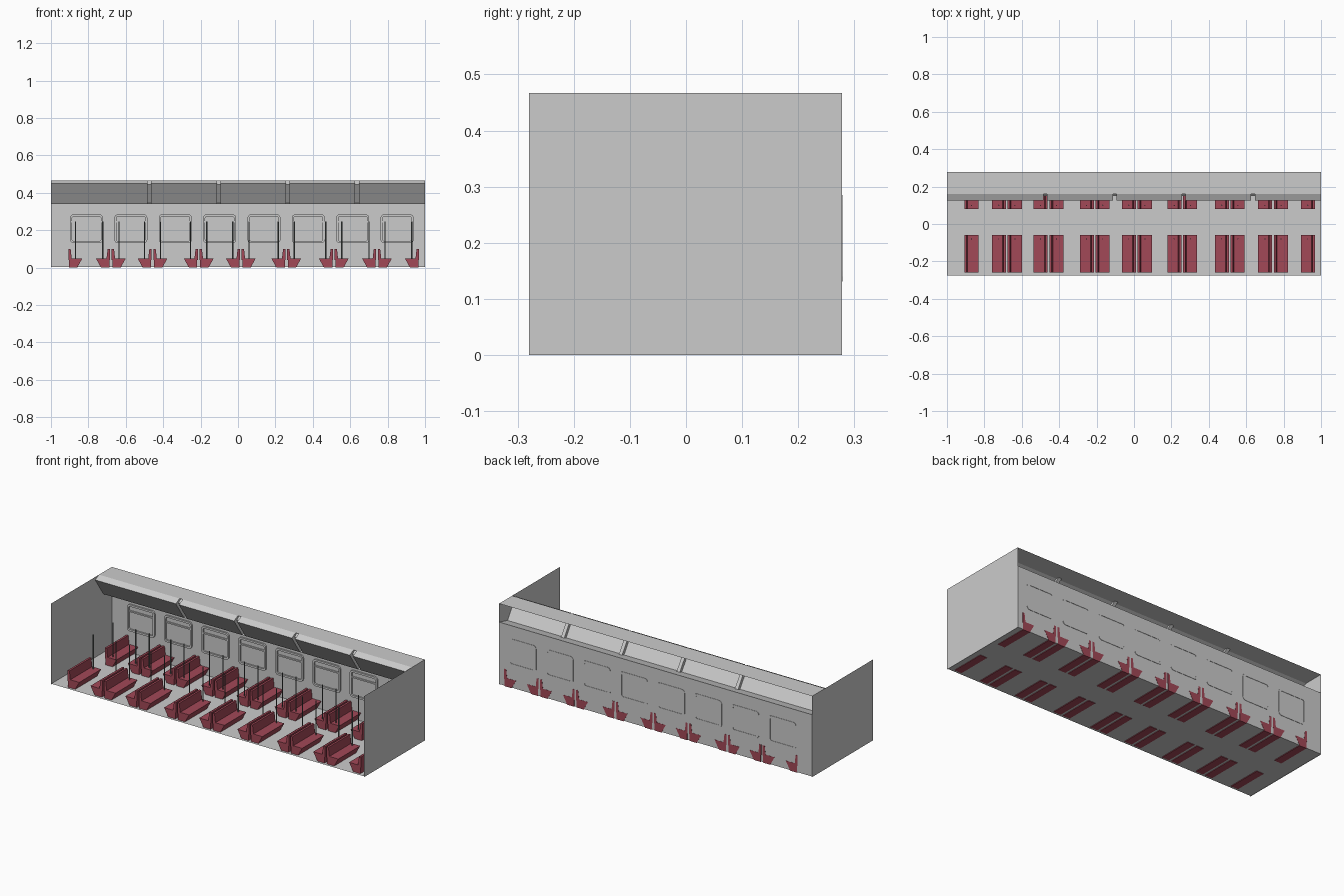
import bpy, bmesh, math
from mathutils import Vector

if "Cube" in bpy.data.objects:
    bpy.data.objects.remove(bpy.data.objects["Cube"])


def material(name, rgb):
    m = bpy.data.materials.new(name)
    m.diffuse_color = (*rgb, 1)
    m.use_nodes = True
    m.node_tree.nodes["Principled BSDF"].inputs["Base Color"].default_value = m.diffuse_color
    return m


GREY = material("light grey", (0.6, 0.6, 0.6))
RED = material("seat red", (0.36, 0.065, 0.095))
STEEL = material("dark steel", (0.14, 0.16, 0.15))


def finish(name, bm, mat):
    me = bpy.data.meshes.new(name)
    bm.to_mesh(me)
    bm.free()
    me.materials.append(mat)
    ob = bpy.data.objects.new(name, me)
    bpy.context.collection.objects.link(ob)
    return ob


def sheet(bm, path, a, b):
    """Sweep an open (y, z) path along x from a to b."""
    left = [bm.verts.new((a, y, z)) for y, z in path]
    right = [bm.verts.new((b, y, z)) for y, z in path]
    for i in range(len(path) - 1):
        bm.faces.new((left[i], right[i], right[i + 1], left[i + 1]))
    return left, right


def prism(bm, profile, y0, y1):
    """Extrude a closed (x, z) profile along y."""
    front = [bm.verts.new((x, y0, z)) for x, z in profile]
    back = [bm.verts.new((x, y1, z)) for x, z in profile]
    bm.faces.new(front)
    bm.faces.new(back[::-1])
    n = len(profile)
    for i in range(n):
        bm.faces.new((front[i], back[i], back[(i + 1) % n], front[(i + 1) % n]))


# Shell: floor, back wall, ceiling strip
for name, path in (("floor", [(-0.275, 0.003), (0.277, 0.003)]),
                   ("back_wall", [(0.277, 0.36), (0.277, 0.003)]),
                   ("ceiling_strip", [(0.16, 0.467), (0.277, 0.467)]),
                   ("shelf_ledge", [(0.2, 0.34), (0.277, 0.36)])):
    bm = bmesh.new()
    sheet(bm, path, -1, 1)
    finish(name, bm, GREY)

# End walls
for side, x in (("left", -1), ("right", 1)):
    bm = bmesh.new()
    vs = [bm.verts.new((x, y, z)) for y, z in
          ((-0.28, 0), (0.278, 0), (0.278, 0.467), (-0.28, 0.467))]
    bm.faces.new(vs if x > 0 else vs[::-1])
    finish("end_wall_" + side, bm, GREY)

# Overhead panels separated by recessed channels
panel = [(0.2, 0.34), (0.125, 0.45), (0.16, 0.467)]
recess = [(0.218, 0.345), (0.15, 0.445), (0.178, 0.467)]
dividers = (-0.475, -0.103, 0.266, 0.636)
bm = bmesh.new()
start, prev = -1, None
for d in dividers + (1.01,):
    l, r = sheet(bm, panel, start, min(d - 0.01, 1))
    if prev:
        gl, gr = sheet(bm, recess, start - 0.02, start)
        for outer, inner in ((prev, gl), (gr, l)):
            for i in range(2):
                bm.faces.new((outer[i], inner[i], inner[i + 1], outer[i + 1]))
    start, prev = d + 0.01, r
finish("overhead_panels", bm, GREY)

# Seats: one half profile, mirrored for back-to-back pairs
base = [(0.008, 0), (0.052, 0), (0.08, 0.05), (0.008, 0.05)]
rest = [(0.005, 0.04), (0.024, 0.04), (0.017, 0.1), (0.005, 0.1)]
seats = [(-0.912, (1,))]
seats += [(x, (-1, 1)) for x in (-0.68, -0.457, -0.21, 0.015, 0.258, 0.512, 0.743)]
seats += [(0.972, (-1,))]
rows = (("front", -0.26, -0.06, -0.08), ("rear", 0.08, 0.278, 0.1))
for row, y0, y1, pole_y in rows:
    seat_bm, pole_bm = bmesh.new(), bmesh.new()
    for cx, sides in seats:
        for s in sides:
            for prof in (base, rest):
                pts = [(cx + s * x, z) for x, z in prof]
                prism(seat_bm, pts, y0, y1)
            # Handrail pole at the aisle end of each bench
            ret = bmesh.ops.create_cone(pole_bm, cap_ends=True, segments=8,
                                        radius1=0.003, radius2=0.003, depth=0.2)
            bmesh.ops.translate(pole_bm, verts=ret["verts"],
                                vec=(cx + s * 0.043, pole_y, 0.148))
    bmesh.ops.recalc_face_normals(seat_bm, faces=seat_bm.faces)
    finish("seats_" + row, seat_bm, RED)
    finish("poles_" + row, pole_bm, STEEL)


def rounded(cx, cz, hw, hh, r):
    pts = []
    for k, (sx, sz) in enumerate(((1, 1), (-1, 1), (-1, -1), (1, -1))):
        for j in range(4):
            a = math.pi / 2 * (k + j / 3)
            pts.append((cx + sx * (hw - r) + r * math.cos(a),
                        cz + sz * (hh - r) + r * math.sin(a)))
    return pts


# Window frames with a cross bar
bm = bmesh.new()
for i in range(8):
    cx = -0.81 + i * 0.2372
    loops = []
    for y, inset in ((0.279, 0), (0.268, 0), (0.268, 0.011), (0.279, 0.011)):
        pts = rounded(cx, 0.208, 0.088 - inset, 0.077 - inset, 0.018 - inset * 0.8)
        loops.append([bm.verts.new((x, y, z)) for x, z in pts])
    for k in range(4):
        a, b = loops[k], loops[(k + 1) % 4]
        for j in range(16):
            n = (j + 1) % 16
            bm.faces.new((a[j], a[n], b[n], b[j]))
    prism(bm, [(cx - 0.078, 0.241), (cx + 0.078, 0.241),
               (cx + 0.078, 0.249), (cx - 0.078, 0.249)], 0.27, 0.2765)
bmesh.ops.recalc_face_normals(bm, faces=bm.faces)
finish("window_frames", bm, GREY)
